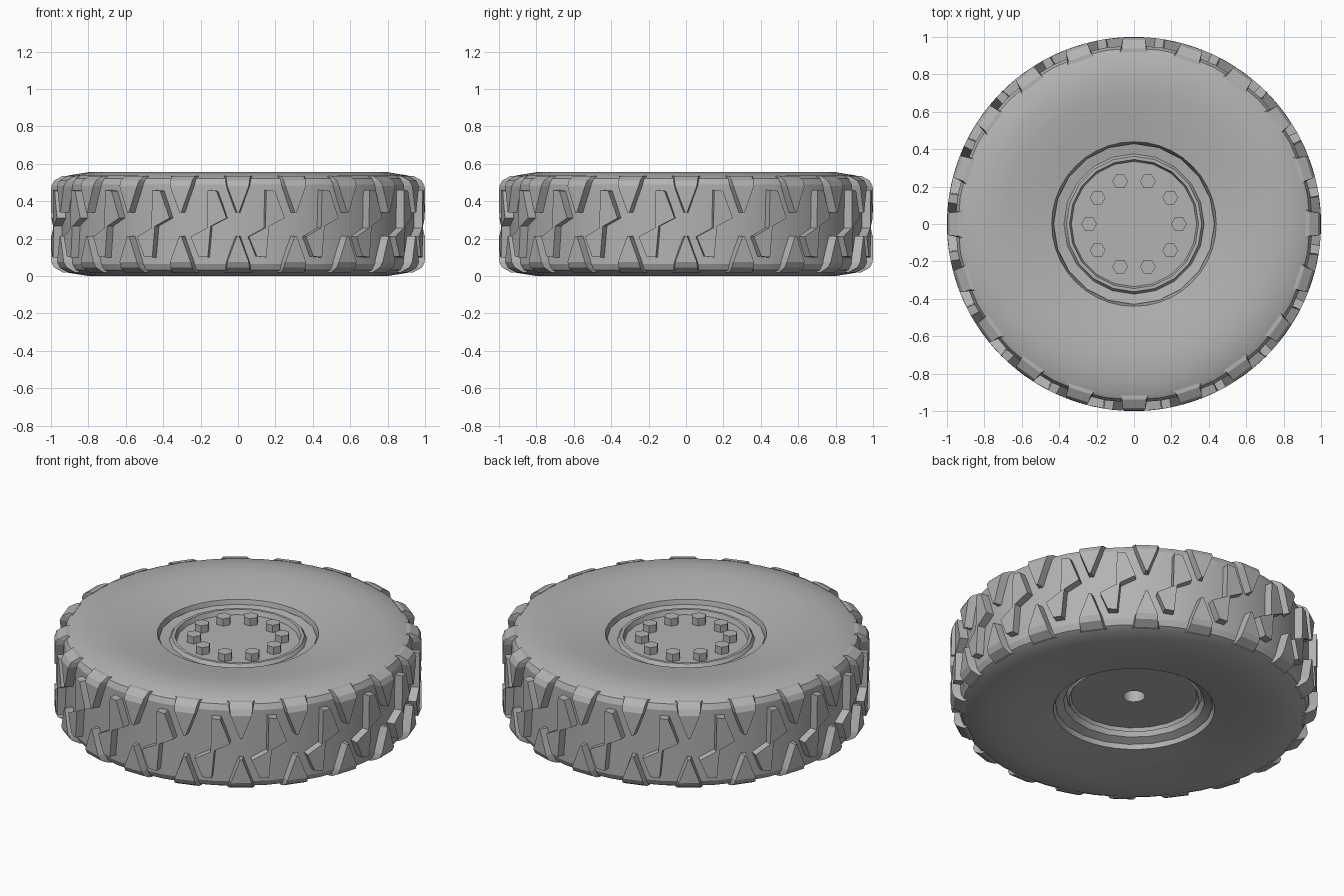
import bpy, bmesh
from math import sin, cos, radians, pi

if "Cube" in bpy.data.objects:
    bpy.data.objects.remove(bpy.data.objects["Cube"], do_unlink=True)

HEIGHT = 0.555
REPEATS = 20
STEP = 360 / REPEATS

grey = bpy.data.materials.new("plain grey")
grey.use_nodes = True
grey.diffuse_color = (0.45, 0.45, 0.45, 1)
grey.node_tree.nodes["Principled BSDF"].inputs["Base Color"].default_value = grey.diffuse_color


def polar(r, deg, z):
    a = radians(deg)
    return (r * sin(a), -r * cos(a), z)


def finish(bm, name, smooth=True):
    bmesh.ops.recalc_face_normals(bm, faces=bm.faces)
    mesh = bpy.data.meshes.new(name)
    bm.to_mesh(mesh)
    bm.free()
    mesh.materials.append(grey)
    obj = bpy.data.objects.new(name, mesh)
    bpy.context.collection.objects.link(obj)
    if smooth:
        bpy.ops.object.select_all(action="DESELECT")
        obj.select_set(True)
        bpy.context.view_layer.objects.active = obj
        bpy.ops.object.shade_smooth_by_angle(angle=radians(25))
    return obj


def lathe(name, profile, segments, closed):
    """Turn a (radius, z) profile about z; open profiles are capped at both ends."""
    bm = bmesh.new()
    rings = [[bm.verts.new(polar(r, 360 * i / segments, z)) for i in range(segments)]
             for r, z in profile]
    pairs = list(zip(rings, rings[1:]))
    if closed:
        pairs.append((rings[-1], rings[0]))
    else:
        bm.faces.new(rings[0])
        bm.faces.new(rings[-1])
    for a, b in pairs:
        for i in range(segments):
            j = (i + 1) % segments
            bm.faces.new((a[i], a[j], b[j], b[i]))
    return finish(bm, name)


def add_lug(bm, centre, sections, draft):
    """Loft a tread lug through (left deg, left z, right deg, right z, radius) rows."""
    rows = []
    for a0, z0, a1, z1, r in sections:
        corners = [(r, a0, z0), (r, a1, z1),
                   (0.92, a1 + draft, z1), (0.92, a0 - draft, z0)]
        rows.append([bm.verts.new(polar(rad, centre + a, z)) for rad, a, z in corners])
    bm.faces.new(rows[0])
    bm.faces.new(rows[-1])
    for p, q in zip(rows, rows[1:]):
        for i in range(4):
            j = (i + 1) % 4
            bm.faces.new((p[i], p[j], q[j], q[i]))


# Tyre carcass: half profile from the bead to the tread, mirrored in height
upper = [(0.425, 0.45), (0.44, 0.51), (0.56, 0.53), (0.69, 0.55), (0.80, HEIGHT),
         (0.91, 0.537), (0.94, 0.522), (0.955, 0.49)]
lower = [(r, HEIGHT - z) for r, z in reversed(upper)]
lathe("tyre_carcass", upper + lower, 2 * REPEATS, True)

# Hub: front lip and disc, rear disc, blind axle hole
hub = [(0.335, 0.467), (0.345, 0.495), (0.362, 0.495), (0.375, 0.475), (0.43, 0.485),
       (0.43, 0.07), (0.385, 0.09), (0.37, 0.125), (0.355, 0.105), (0.345, 0.125),
       (0.06, 0.125), (0.06, 0.33)]
lathe("wheel_hub", hub, REPEATS, False)

# Ring of hexagonal wheel nuts
bm = bmesh.new()
for k in range(10):
    cx, cy, _ = polar(0.24, 90 + 36 * k, 0)
    rings = [[bm.verts.new((cx + 0.042 * cos(i * pi / 3), cy + 0.042 * sin(i * pi / 3), z))
              for i in range(6)] for z in (0.45, 0.51)]
    for ring in rings:
        bm.faces.new(ring)
    for i in range(6):
        j = (i + 1) % 6
        bm.faces.new((rings[0][i], rings[0][j], rings[1][j], rings[1][i]))
finish(bm, "wheel_nuts", False)

# Wedge-shaped shoulder lugs along both edges of the tread
for name, flip in (("lower_shoulder_lugs", False), ("upper_shoulder_lugs", True)):
    bm = bmesh.new()
    wedge = [(0.3, 0.215, 1.0), (3.3, 0.075, 1.0), (3.6, 0.045, 0.985), (3.9, 0.02, 0.94)]
    rows = []
    for half, z, r in wedge:
        z = HEIGHT - z if flip else z
        rows.append((-half, z, half, z, r))
    for k in range(REPEATS):
        add_lug(bm, k * STEP, rows, 0.8)
    finish(bm, name, False)

# Zigzag centre lugs, each made of two offset limbs
bm = bmesh.new()
top_limb = [(-0.6, 0.255, 5.5, 0.31, 1.0), (-0.3, 0.46, 2.4, 0.455, 1.0)]
bottom_limb = [(-5.7, 0.21, 0.6, 0.268, 1.0), (-3.2, 0.105, -0.3, 0.10, 1.0)]
for k in range(REPEATS):
    for limb in (top_limb, bottom_limb):
        add_lug(bm, (k + 0.5) * STEP, limb, 0.2)
finish(bm, "centre_lugs", False)
